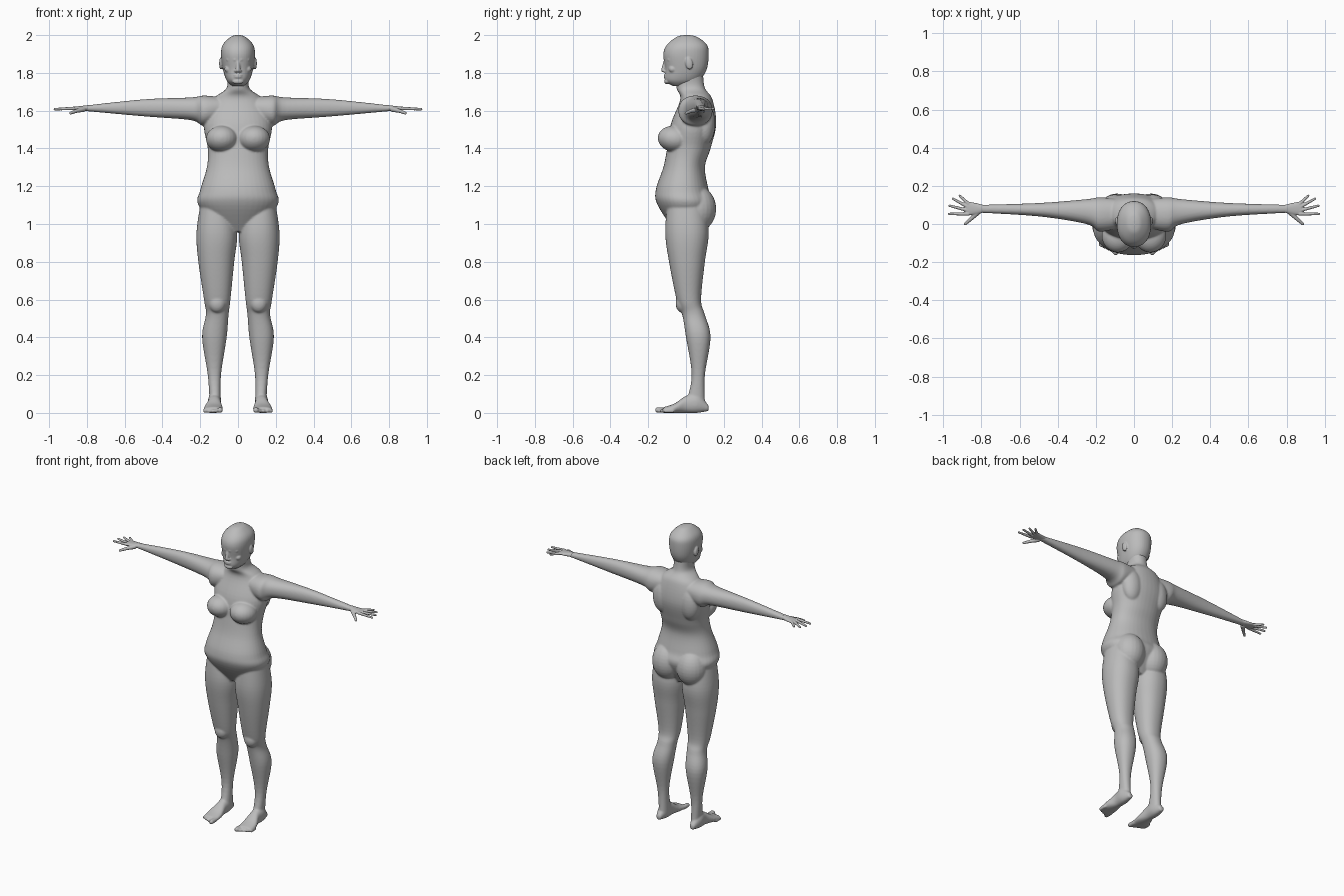
import bpy, bmesh, math
from mathutils import Matrix, Vector

cube = bpy.data.objects.get("Cube")
if cube:
    bpy.data.objects.remove(cube, do_unlink=True)

skin = bpy.data.materials.new("plain_grey")
skin.use_nodes = True
GREY = (.5, .5, .5, 1)
skin.diffuse_color = GREY
skin.node_tree.nodes["Principled BSDF"].inputs["Base Color"].default_value = GREY

SIDES = {"left": 1, "right": -1}
# For each lofting axis: the axis itself, then the two axes across it
AXES = {"x": "xyz", "y": "yxz", "z": "zxy"}


def smooth_rows(rows, steps=6):
    """Smoothly interpolate between the given cross-sections."""
    points = [Vector(row) for row in rows]
    slopes = [(after - before) / 2 for before, after in
              zip(points[:1] + points[:-1], points[1:] + points[-1:])]
    result = []
    for start, end, leave, arrive in zip(points, points[1:], slopes, slopes[1:]):
        for step in range(steps):
            t = step / steps
            ease = t * t * (3 - 2 * t)
            result.append(start.lerp(end, ease) + leave * t * (1 - t) ** 2
                          - arrive * t * t * (1 - t))
    return result + points[-1:]


def signed_power(value, power):
    return math.copysign(abs(value) ** (2 / power), value)


def loft(bm, axis, rows, side=1, power=2.2, count=40):
    """Skin rows of (position, low a, high a, low b, high b) along an axis."""
    along, across, upward = AXES[axis]
    rings = []
    for position, low_a, high_a, low_b, high_b in smooth_rows(rows):
        ring = []
        for k in range(count):
            angle = math.tau * k / count
            u = signed_power(math.cos(angle), power)
            v = signed_power(math.sin(angle), power)
            point = Vector()
            setattr(point, along, position)
            setattr(point, across, (low_a + high_a + u * (high_a - low_a)) / 2)
            setattr(point, upward, (low_b + high_b + v * (high_b - low_b)) / 2)
            point.x *= side
            ring.append(bm.verts.new(point))
        rings.append(ring)
    for lower, upper in zip(rings, rings[1:]):
        for k in range(count):
            bm.faces.new((lower[k - 1], lower[k], upper[k], upper[k - 1]))
    bm.faces.new(rings[0])
    bm.faces.new(rings[-1])


def symmetric(rows):
    """Expand (height, half width, front, back) into full cross-sections."""
    return [(z, -width, width, front, back) for z, width, front, back in rows]


def blob(bm, centre, radii, side=1, tilt=0):
    """Ellipsoid, tilted about the x axis."""
    x, y, z = centre
    place = (Matrix.Translation((x * side, y, z)) @ Matrix.Rotation(tilt, 4, "X")
             @ Matrix.Diagonal((*radii, 1)))
    bmesh.ops.create_uvsphere(bm, u_segments=24, v_segments=16, radius=1, matrix=place)


def capsule(bm, start, end, start_radius, end_radius, side=1):
    """Round-ended tapered rod."""
    mirror = Vector((side, 1, 1))
    start, end = Vector(start) * mirror, Vector(end) * mirror
    direction = end - start
    turn = direction.to_track_quat("Z", "Y").to_matrix().to_4x4()
    bmesh.ops.create_cone(bm, cap_ends=True, segments=16, radius1=start_radius,
                          radius2=end_radius, depth=direction.length,
                          matrix=Matrix.Translation((start + end) / 2) @ turn)
    for centre, radius in ((start, start_radius), (end, end_radius)):
        blob(bm, centre, (radius, radius, radius))


def finish(name, bm, voxel, passes):
    """Fuse the overlapping forms into one smooth skin."""
    bmesh.ops.recalc_face_normals(bm, faces=bm.faces)
    mesh = bpy.data.meshes.new(name)
    bm.to_mesh(mesh)
    bm.free()
    mesh.materials.append(skin)
    obj = bpy.data.objects.new(name, mesh)
    bpy.context.collection.objects.link(obj)
    fuse = obj.modifiers.new("fuse", "REMESH")
    fuse.mode = "VOXEL"
    fuse.voxel_size = voxel
    fuse.use_smooth_shade = True
    relax = obj.modifiers.new("relax", "SMOOTH")
    relax.iterations = passes


TORSO = [(.96, .1, -.06, .07), (1.1, .21, -.15, .14), (1.18, .2, -.16, .12),
         (1.3, .165, -.12, .1), (1.4, .16, -.1, .13), (1.53, .18, -.08, .16),
         (1.66, .13, -.03, .14), (1.72, .06, -.05, .1), (1.8, .06, -.05, .09)]
LEG = [(1.1, .04, .2, -.1, .1), (.95, .005, .22, -.11, .12), (.8, .02, .21, -.09, .1),
       (.6, .04, .18, -.05, .08), (.52, .05, .17, -.02, .1), (.4, .06, .19, 0, .13),
       (.2, .09, .16, .03, .1), (.05, .09, .15, 0, .1)]
FOOT = [(.12, .11, .14, .01, .04), (.06, .09, .16, 0, .1), (0, .09, .16, 0, .09),
        (-.06, .08, .18, 0, .05), (-.12, .08, .18, 0, .03)]
ARM = [(.08, -.02, .13, 1.56, 1.67), (.18, -.04, .14, 1.52, 1.68), (.25, 0, .13, 1.55, 1.67),
       (.5, .04, .11, 1.57, 1.66), (.83, .06, .1, 1.6, 1.625)]

# Body: torso, limbs and feet fused together
body = bmesh.new()
loft(body, "z", symmetric(TORSO))
for side in SIDES.values():
    blob(body, (.085, -.06, 1.45), (.085, .09, .07), side, -.15)  # breast
    blob(body, (.09, .06, 1.08), (.1, .1, .12), side)  # buttock
    blob(body, (.1, .1, 1.53), (.07, .055, .11), side)  # shoulder blade
    blob(body, (.11, -.02, .58), (.045, .035, .05), side)  # kneecap
    loft(body, "z", LEG, side)
    loft(body, "x", ARM, side)
    loft(body, "y", FOOT, side)
    # Toes, shrinking and stepping back towards the outside
    for toe in range(5):
        x, y = .095 + .02 * toe, .01 * toe
        radius = .01 if toe else .015
        capsule(body, (x, y - .11, radius), (x, y - .15, radius), radius, radius, side)
finish("body", body, .0055, 7)

HEAD = [(1.73, .03, -.07, 0), (1.76, .06, -.11, .07), (1.82, .08, -.11, .11),
        (1.9, .09, -.12, .12), (1.95, .08, -.1, .11), (1.99, .04, -.05, .06),
        (2, .01, -.01, .02)]

# Head: skull with face features and ears
head = bmesh.new()
loft(head, "z", symmetric(HEAD))
capsule(head, (0, -.11, 1.86), (0, -.12, 1.815), .009, .012)  # nose
blob(head, (0, -.1, 1.754), (.03, .016, .014))  # chin
for z in (1.778, 1.788):
    blob(head, (0, -.107, z), (.023, .012, .006))  # lip
for side in SIDES.values():
    blob(head, (.011, -.114, 1.81), (.009, .01, .008), side)  # nostril
    blob(head, (.036, -.09, 1.85), (.016, .013, .009), side)  # eye
    capsule(head, (.016, -.11, 1.87), (.054, -.09, 1.87), .009, .008, side)  # brow
    blob(head, (.05, -.07, 1.82), (.022, .022, .02), side)  # cheek
    blob(head, (.09, .016, 1.85), (.01, .02, .033), side, .2)  # ear
finish("head", head, .004, 4)

PALM = [(.79, .06, .1, 1.6, 1.63), (.83, .05, .11, 1.6, 1.625), (.88, .045, .12, 1.603, 1.62)]

# Hands: palm, fanned fingers and a two-part thumb
for label, side in SIDES.items():
    hand = bmesh.new()
    loft(hand, "x", PALM, side)
    for finger, length in enumerate((.1, .1, .09, .06)):
        spread = .25 * finger
        knuckle = Vector((.87, .053 + .018 * finger, 1.612))
        reach = Vector((math.cos(spread), math.sin(spread), -.04)) * length
        capsule(hand, knuckle, knuckle + reach, .0095, .0065, side)
    joint = (.857, .025, 1.598)
    capsule(hand, (.82, .06, 1.607), joint, .014, .01, side)
    capsule(hand, joint, (.886, 0, 1.587), .01, .0075, side)
    finish(label + "_hand", hand, .003, 3)
